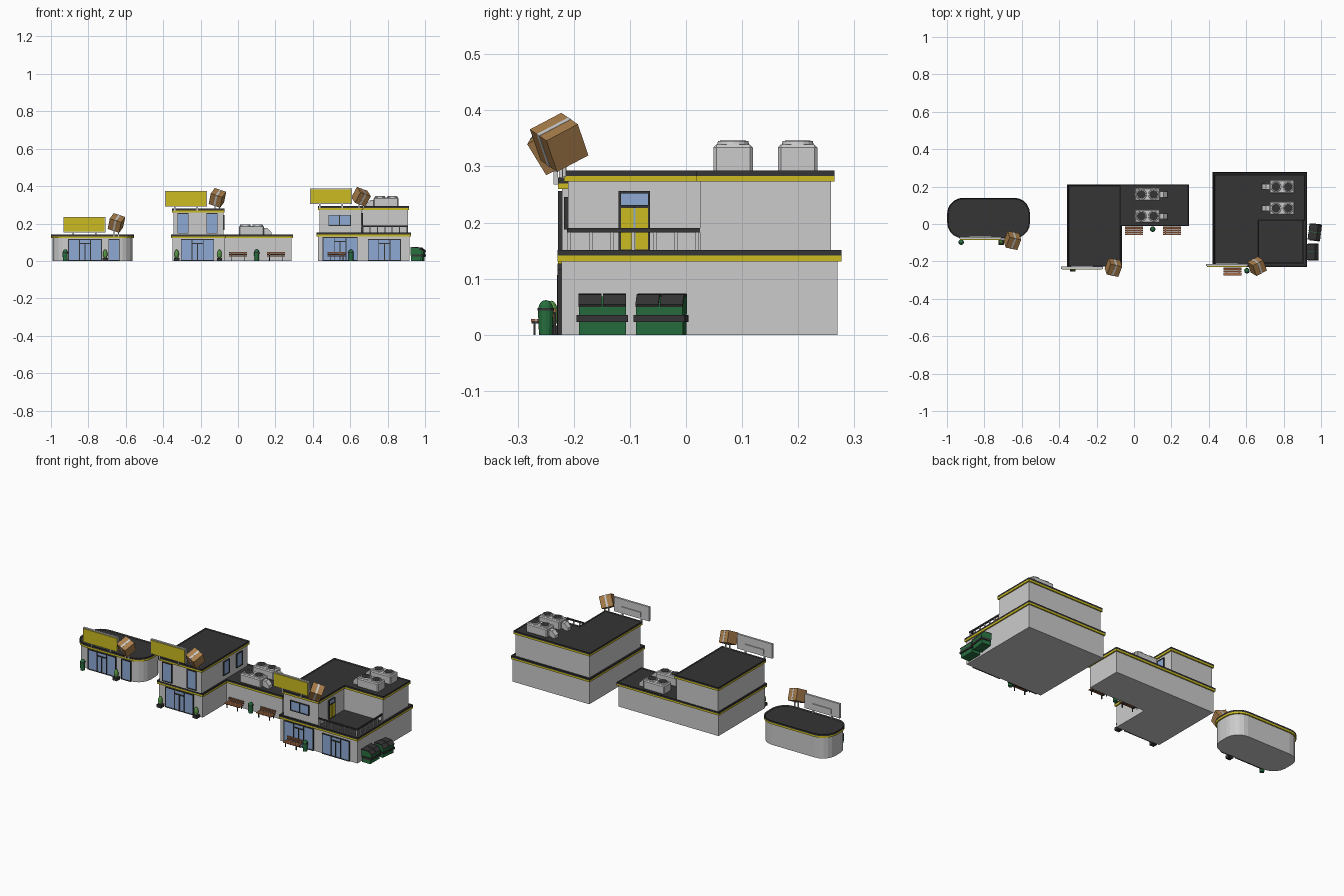
import bpy, bmesh, math
from mathutils import Matrix, Vector, Euler

if "Cube" in bpy.data.objects:
    bpy.data.objects.remove(bpy.data.objects["Cube"])

def mat(name, c):
    m = bpy.data.materials.new(name)
    m.diffuse_color = (*c, 1)
    m.use_nodes = True
    m.node_tree.nodes["Principled BSDF"].inputs["Base Color"].default_value = m.diffuse_color
    return m
DARK = mat("charcoal", (.035, .035, .035))
YEL = mat("yellow", (.6, .5, .015))
GLASS = mat("glass", (.27, .4, .66))
GREEN = mat("green", (.02, .16, .05))
LEAF = mat("leaf", (.1, .32, .06))
WOOD = mat("wood", (.4, .15, .06))
CARD = mat("cardboard", (.4, .21, .07))
T = Matrix.Translation
RZ = lambda d: Matrix.Rotation(math.radians(d), 4, 'Z')

def finish(name, bm, m=None, M=Matrix()):
    bmesh.ops.recalc_face_normals(bm, faces=bm.faces)
    me = bpy.data.meshes.new(name)
    bm.to_mesh(me)
    bm.free()
    ob = bpy.data.objects.new(name, me)
    ob.matrix_world = M
    if m:
        me.materials.append(m)
    bpy.context.collection.objects.link(ob)
    return ob

def boxes(name, m, specs, M=Matrix()):
    bm = bmesh.new()
    for x0, x1, y0, y1, z0, z1 in specs:
        bmesh.ops.create_cube(bm, size=1, matrix=T(((x0+x1)/2, (y0+y1)/2, (z0+z1)/2))
                              @ Matrix.Diagonal((x1-x0, y1-y0, z1-z0, 1)))
    return finish(name, bm, m, M)

def prism(name, pts, z0, z1, m=None, M=Matrix(), rim=0):
    bm = bmesh.new()
    f = bm.faces.new([bm.verts.new((x, y, z0)) for x, y in pts])
    f.normal_update()
    top = bmesh.ops.extrude_face_region(bm, geom=[f])['geom']
    vs = [v for v in top if isinstance(v, bmesh.types.BMVert)]
    bmesh.ops.translate(bm, verts=vs, vec=(0, 0, z1-z0))
    if f.is_valid is False or not any(all(abs(v.co.z-z0) < 1e-6 for v in g.verts) for g in bm.faces):
        bm.faces.new([v for v in bm.verts if abs(v.co.z-z0) < 1e-6])
    bmesh.ops.recalc_face_normals(bm, faces=bm.faces)
    if rim:
        cap = [g for g in bm.faces if all(abs(v.co.z-z1) < 1e-6 for v in g.verts)]
        bmesh.ops.inset_region(bm, faces=cap, thickness=rim)
        for v in cap[0].verts:
            v.co.z -= .005
    return finish(name, bm, m, M)

def grow(pts, d):
    # mitred outward offset of a counter-clockwise outline
    out, n = [], len(pts)
    for i in range(n):
        a, b, c = (Vector(pts[(i+k) % n]) for k in (-1, 0, 1))
        e, f = (b-a).normalized(), (c-b).normalized()
        n1, n2 = Vector((e.y, -e.x)), Vector((f.y, -f.x))
        out.append(tuple(b + (n1+n2)*d/(1+n1.dot(n2))))
    return out

def rect(x0, x1, y0, y1):
    return [(x0, y0), (x1, y0), (x1, y1), (x0, y1)]

def storey(name, pts, z0, z1):
    # wall, yellow trim band and dark roof slab with a shallow rim
    prism(name + "_walls", pts, z0, z1-.02)
    prism(name + "_trim", grow(pts, .007), z1-.02, z1-.01, YEL)
    prism(name + "_roof", grow(pts, .007), z1-.01, z1, DARK, rim=.006)

def window(name, M, widths, z0, z1, transom=None):
    # row of panes facing local -y; transom = index of the door pane
    w, b, bars, panes = sum(widths), .004, [], []
    x = -w/2
    bars += [(-w/2-b/2, w/2+b/2, -.007, .002, z, z+b) for z in (z0, z1-b)]
    bars.append((x-b/2, x+b/2, -.007, .002, z0, z1))
    for i, p in enumerate(widths):
        panes.append((x, x+p, -.004, .002, z0+.002, z1-.002))
        if i == transom:
            zt = z1-.026
            bars += [(x, x+p, -.008, .002, zt, zt+.006), (x+p/2-.002, x+p/2+.002, -.008, .002, z0, zt)]
        x += p
        bars.append((x-b/2, x+b/2, -.007, .002, z0, z1))
    boxes(name + "_glass", GLASS, panes, M)
    boxes(name + "_frame", DARK, bars, M)

def cyl(name, m, r0, r1, z0, z1, M, seg=12):
    bm = bmesh.new()
    bmesh.ops.create_cone(bm, cap_ends=True, segments=seg, radius1=r0, radius2=r1, depth=z1-z0,
                          matrix=T((0, 0, (z0+z1)/2)))
    return finish(name, bm, m, M)

def ball(name, m, s, z, M):
    bm = bmesh.new()
    bmesh.ops.create_uvsphere(bm, u_segments=12, v_segments=8, radius=1,
                              matrix=T((0, 0, z)) @ Matrix.Diagonal((*s, 1)))
    return finish(name, bm, m, M)

def sign(x, y, z0, z1, roof):
    M = T((x, y, 0))
    h = .112
    boxes("sign_board", None, [(-h, h, -.004, .008, z0, z1), (-.06, .06, .008, .013, z0+.012, z0+.04)], M)
    boxes("sign_face", YEL, [(-h+.004, h-.004, -.008, -.003, z0+.004, z1-.004)], M)
    boxes("sign_posts", None, [(s*.06-.004, s*.06+.004, 0, .008, roof-.012, z0+.01) for s in (-1, 1)], M)

def parcel(x, y, z, roof, turn):
    M = T((x, y, z)) @ Euler([math.radians(a) for a in (28, 18, turn)]).to_matrix().to_4x4()
    h, t = .033, .0335
    boxes("parcel_box", CARD, [(-h, h, -h, h, -h, h)], M)
    boxes("parcel_tape", None, [(-.005, .005, -t, t, -t, t)], M)
    boxes("parcel_posts", None, [(s*.012-.003, s*.012+.003, .006, .012, roof-.012, z-.015) for s in (-1, 1)], T((x, y, 0)))

def bin_can(x, y):
    M = T((x, y, 0))
    cyl("litter_bin", GREEN, .012, .014, 0, .046, M)
    cyl("litter_bin_ring", DARK, .0148, .0148, .043, .048, M)
    ball("litter_bin_dome", GREEN, (.013, .013, .015), .047, M)

def plant(x, y):
    M = T((x, y, 0))
    boxes("planter", DARK, [(-.014, .014, -.014, .014, 0, .017)], M)
    ball("shrub", LEAF, (.012, .012, .025), .036, M)

def bench(x, y):
    # y is the wall side; bench faces -y
    M = T((x, y, 0))
    boxes("bench_seat", WOOD, [(-.048, .048, -.046+i*.01, -.038+i*.01, .024, .028) for i in range(4)], M)
    boxes("bench_back", WOOD, [(-.048, .048, -.008+i*.002, -.004+i*.002, .031+i*.009, .038+i*.009) for i in range(2)], M)
    legs = []
    for s in (-.034, .034):
        legs += [(s-.002, s+.002, -.045, -.004, .02, .024), (s-.002, s+.002, -.042, -.038, 0, .022),
                 (s-.002, s+.002, -.006, -.002, 0, .047)]
    boxes("bench_legs", DARK, legs, M)

def aircon(x, y, z, side):
    # twin-fan unit with a sloped duct on one side
    M = T((x, y, z-.006)) @ RZ(0 if side > 0 else 180)
    ob = boxes("aircon_body", None, [(-.067, .067, -.035, .035, 0, .052)], M)
    bev = ob.modifiers.new("bevel", 'BEVEL')
    bev.width, bev.segments = .005, 1
    for s in (-.033, .033):
        F = M @ T((s, 0, 0))
        cyl("aircon_fan_ring", None, .029, .027, .05, .058, F, 16)
        cyl("aircon_fan", DARK, .023, .023, .055, .059, F, 16)
    side_profile = [(.06, .01), (.09, 0), (.107, 0), (.107, .018), (.085, .04), (.06, .04)]
    prism("aircon_duct", side_profile, -.015, .015, None, M @ Matrix.Rotation(math.pi/2, 4, 'X'))

def dumpster(x, y, turn):
    M = T((x, y, 0)) @ RZ(turn)
    P = M @ Matrix.Rotation(math.pi/2, 4, 'X')
    prism("dumpster_body", [(-.027, 0), (.025, 0), (.031, .052), (.012, .068), (-.031, .068), (-.031, .05)], -.042, .042, GREEN, P)
    lid = [(-.033, .068), (.012, .068), (.032, .05), (.034, .054), (.014, .072), (-.02, .074), (-.033, .072)]
    for s in (-1, 1):
        prism("dumpster_lid", lid, s*.022-.0205, s*.022+.0205, DARK, P)
    boxes("dumpster_bar", DARK, [(-.022, .0325, -.046, .046, .023, .035)], M)

# small rounded office
r, A = .078, []
for cx, cy, a0 in ((-.641, .008, -90), (-.641, .055, 0), (-.914, .055, 90), (-.914, .008, 180)):
    A += [(cx + r*math.cos(math.radians(a0+i*18)), cy + r*math.sin(math.radians(a0+i*18))) for i in range(6)]
storey("small_office", A, 0, .142)
window("small_entrance", T((-.818, -.07, 0)), (.058, .06, .058), 0, .117, 1)
window("small_side_pane", T((-.663, -.07, 0)), (.056,), 0, .117)
sign(-.821, -.077, .153, .236, .142)
parcel(-.65, -.088, .203, .142, -12)
bin_can(-.924, -.097)
plant(-.71, -.097)

# L-shaped middle office
storey("middle_lower", [(-.351, -.221), (-.071, -.221), (-.071, -.005), (.287, -.005), (.287, .205), (-.351, .205)], 0, .142)
storey("middle_upper", rect(-.345, -.078, -.221, .2), .136, .28)
window("middle_entrance", T((-.216, -.221, 0)), (.057, .06, .057), 0, .117, 1)
for x in (-.294, -.139):
    window("middle_upper_pane", T((x, -.221, 0)), (.056,), .146, .256)
for y in (.0, .12):
    window("middle_side_pane", T((-.078, y, 0)) @ RZ(90), (.05,), .165, .245)
sign(-.278, -.236, .291, .375, .28)
parcel(-.11, -.232, .337, .28, -12)
for x in (-.328, -.099):
    plant(x, -.24)
for x in (0, .203):
    bench(x, -.012)
bin_can(.1, -.028)
for y in (.158, .042):
    aircon(.072, y, .142, 1)

# large office with roof terrace
storey("large_lower", rect(.428, .917, -.222, .27), 0, .151)
storey("large_upper", [(.436, -.21), (.66, -.21), (.66, .025), (.908, .025), (.908, .258), (.436, .258)], .145, .293)
window("large_left_panes", T((.546, -.222, 0)), (.06, .064, .06), 0, .127, 1)
window("large_entrance", T((.783, -.222, 0)), (.056, .06, .056), 0, .117, 1)
window("large_upper_pane", T((.543, -.21, 0)), (.058, .058), .188, .246)
D = T((.66, -.092, 0)) @ RZ(90)
window("terrace_door", D, (.052,), .148, .256)
boxes("terrace_door_panel", YEL, [(-.025, -.002, -.0065, 0, .15, .226), (.002, .025, -.0065, 0, .15, .226)], D)
boxes("terrace_door_transom", DARK, [(-.026, .026, -.007, 0, .226, .231)], D)
# terrace railing
boxes("railing_bar", DARK, [(.66, .908, -.212, -.204, .182, .19), (.9, .908, -.212, .025, .182, .19)])
posts = [(.668+i*.039, -.208) for i in range(7)] + [(.904, -.208+i*.038) for i in range(7)]
boxes("railing_posts", None, [(x-.003, x+.003, y-.003, y+.003, .143, .184) for x, y in posts])
sign(.497, -.221, .305, .387, .293)
parcel(.658, -.226, .343, .293, 28)
bench(.527, -.23)
bin_can(.604, -.25)
for y in (.199, .084):
    aircon(.792, y, .293, -1)
dumpster(.953, -.149, 0)
dumpster(.966, -.044, -7)
